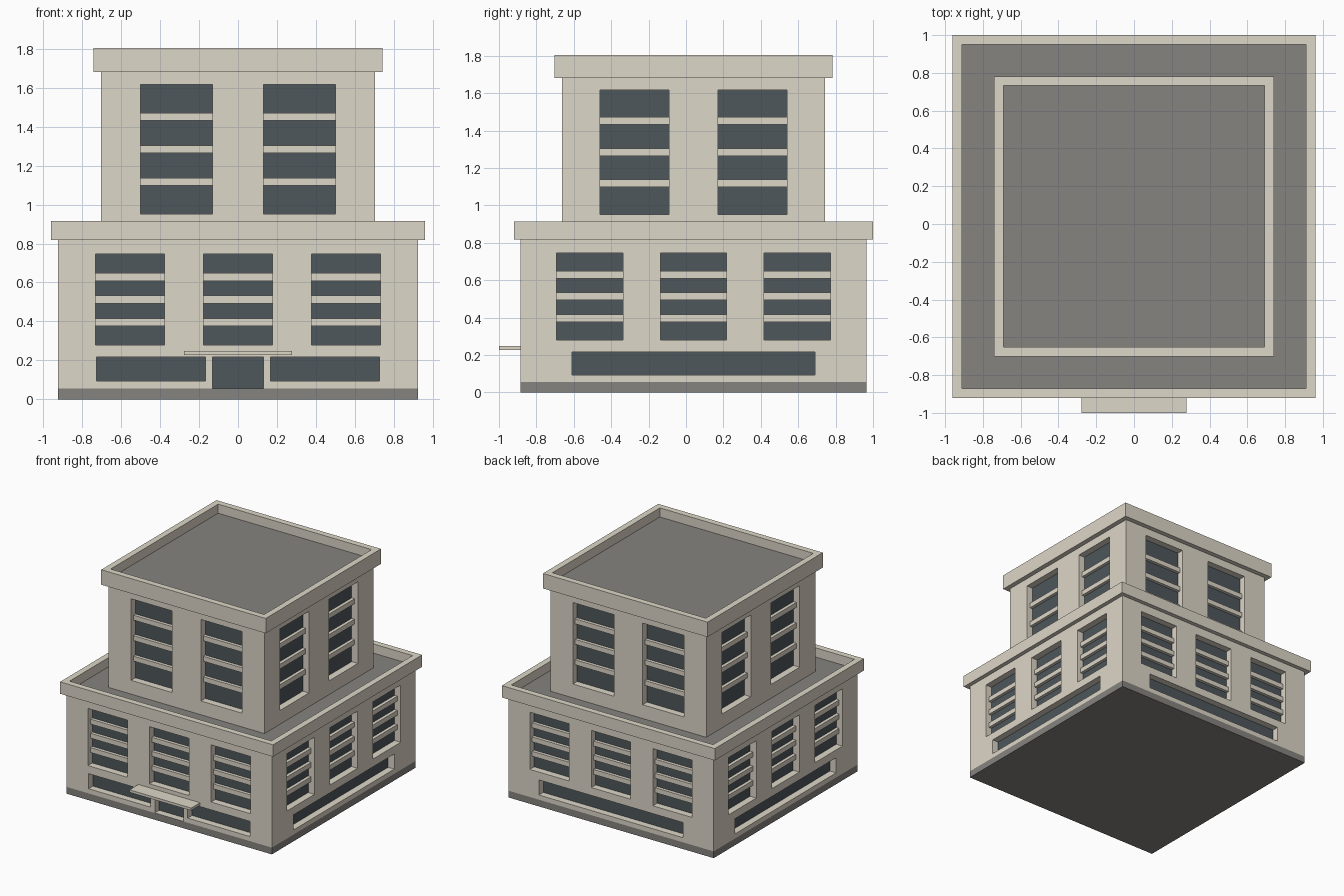
import bpy
import bmesh
from math import pi
from mathutils import Matrix, Vector

cube = bpy.data.objects.get("Cube")
if cube:
    bpy.data.objects.remove(cube, do_unlink=True)

CENTRE = Matrix.Translation((0, 0.04, 0))
RECESS = 0.06
BAR_DEPTH = 0.03


def material(name, rgb):
    mat = bpy.data.materials.new(name)
    mat.use_nodes = True
    mat.diffuse_color = (*rgb, 1)
    mat.node_tree.nodes["Principled BSDF"].inputs["Base Color"].default_value = (*rgb, 1)
    return mat


STONE = material("beige stone", (0.73, 0.68, 0.58))
GREY = material("dark grey", (0.238, 0.23, 0.213))
GLASS = material("window glass", (0.077, 0.095, 0.105))


def add_box(bm, x, y, z, side=0):
    """Box from three ranges, turned to one of the four sides."""
    lo, hi = Vector((x[0], y[0], z[0])), Vector((x[1], y[1], z[1]))
    place = CENTRE @ Matrix.Rotation(side * pi / 2, 4, "Z")
    size = Matrix.Diagonal((*(hi - lo), 1))
    bmesh.ops.create_cube(bm, size=1, matrix=place @ Matrix.Translation((lo + hi) / 2) @ size)


def finish(name, bm, *mats):
    mesh = bpy.data.meshes.new(name)
    bm.to_mesh(mesh)
    bm.free()
    obj = bpy.data.objects.new(name, mesh)
    bpy.context.collection.objects.link(obj)
    for mat in mats:
        mesh.materials.append(mat)
    return obj


def square_block(name, half, z, mat):
    bm = bmesh.new()
    add_box(bm, (-half, half), (-half, half), z)
    return finish(name, bm, mat)


def parapet(name, half, z, roof_z):
    """Overhanging flat-topped rim around a sunken grey roof."""
    bm = bmesh.new()
    rim = 0.05
    inner = half - rim
    for side in range(4):
        add_box(bm, (-half, inner), (-half, -inner), z, side)
    finish(name + "_rim", bm, STONE)
    square_block(name + "_roof", inner, (z[0], roof_z), GREY)
    # Stone underside of the overhang
    square_block(name + "_soffit", inner, (z[0] - 0.002, z[0] + 0.002), STONE)


def storey(name, half, z, openings, bars):
    """Wall block with recessed openings, glass panes and crossbars."""
    walls = square_block(name + "_walls", half, z, STONE)
    cut, panes, rails = bmesh.new(), bmesh.new(), bmesh.new()
    back = -half + RECESS
    for side, x, oz in openings:
        add_box(cut, x, (-half - 0.1, back), oz, side)
        add_box(panes, x, (back - 0.004, back + 0.004), oz, side)
    for side, x, bz in bars:
        add_box(rails, x, (back - BAR_DEPTH, back), bz, side)
    cutter = finish(name + "_cutter", cut)
    cutter.hide_render = True
    mod = walls.modifiers.new("openings", "BOOLEAN")
    mod.operation, mod.solver, mod.object = "DIFFERENCE", "EXACT", cutter
    bpy.context.view_layer.objects.active = walls
    bpy.ops.object.modifier_apply(modifier=mod.name)
    bpy.data.objects.remove(cutter, do_unlink=True)
    finish(name + "_glass", panes, GLASS)
    finish(name + "_window_bars", rails, STONE)


def windows(centres, width, z, bar_centres):
    """The same window row on all four sides."""
    openings, bars = [], []
    for side in range(4):
        for c in centres:
            x = (c - width / 2, c + width / 2)
            openings.append((side, x, z))
            bars += [(side, x, (b - 0.02, b + 0.02)) for b in bar_centres]
    return openings, bars


# Ground plinth
square_block("plinth", 0.926, (0, 0.055), GREY)

# Lower storeys: three windows per side, long strip windows, front door
openings, bars = windows((-0.555, 0, 0.555), 0.355, (0.28, 0.746), (0.628, 0.513, 0.396))
strip = (0.093, 0.216)
openings += [(side, (-0.65, 0.65), strip) for side in (1, 2, 3)]
openings += [(0, (-0.727, -0.167), strip), (0, (0.167, 0.727), strip)]
openings.append((0, (-0.13, 0.13), (0.056, 0.216)))
storey("lower", 0.926, (0.055, 0.818), openings, bars)
parapet("lower_parapet", 0.96, (0.818, 0.915), 0.84)

# Upper storeys: two tall windows per side
openings, bars = windows((-0.315, 0.315), 0.37, (0.952, 1.617), (1.452, 1.285, 1.118))
storey("upper", 0.703, (0.835, 1.682), openings, bars)
parapet("upper_parapet", 0.742, (1.682, 1.804), 1.73)

# Door canopy
bm = bmesh.new()
add_box(bm, (-0.278, 0.278), (-1.04, -0.92), (0.227, 0.248))
finish("door_canopy", bm, STONE)
